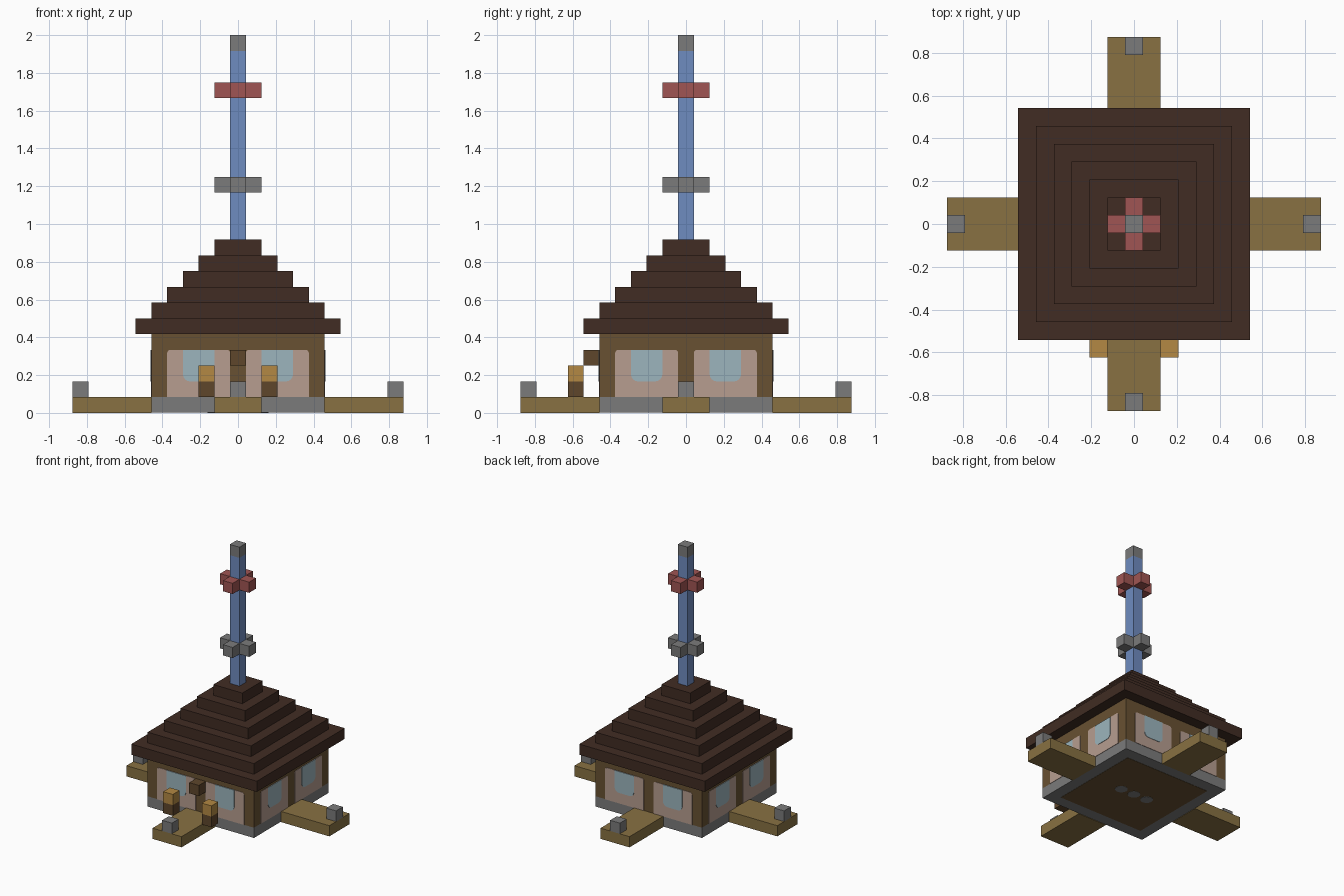
import bpy, bmesh, math
from mathutils import Matrix

cube = bpy.data.objects.get("Cube")
if cube:
    bpy.data.objects.remove(cube, do_unlink=True)

U = 2 / 24  # one block


def material(name, r, g, b):
    """Make a flat material from an sRGB colour."""
    linear = [((c / 255 + 0.055) / 1.055) ** 2.4 for c in (r, g, b)] + [1]
    m = bpy.data.materials.new(name)
    m.use_nodes = True
    m.diffuse_color = linear
    m.node_tree.nodes["Principled BSDF"].inputs["Base Color"].default_value = linear
    return m


ROOF = material("dark roof", 65, 44, 35)
FRAME = material("frame wood", 104, 81, 50)
DARK = material("dark wood", 94, 70, 43)
PLASTER = material("pink plaster", 183, 157, 144)
GLASS = material("pale glass", 156, 181, 189)
SPIRE = material("blue spire", 111, 140, 192)
RED = material("red", 160, 85, 83)
STONE = material("grey stone", 123, 123, 123)
PLANK = material("tan plank", 136, 113, 66)
LAMP = material("amber lamp", 179, 137, 67)


def finish(name, bm, mat, turn=0):
    """Turn a mesh in quarter turns about z and link it."""
    bmesh.ops.recalc_face_normals(bm, faces=bm.faces)
    bm.transform(Matrix.Rotation(turn * math.pi / 2, 4, "Z"))
    mesh = bpy.data.meshes.new(name)
    bm.to_mesh(mesh)
    bm.free()
    mesh.materials.append(mat)
    obj = bpy.data.objects.new(name, mesh)
    bpy.context.collection.objects.link(obj)
    return obj


def box(name, mat, x, y, z, turn=0):
    """Box from (min, max) ranges measured in blocks."""
    bm = bmesh.new()
    bmesh.ops.create_cube(bm, size=1)
    for v in bm.verts:
        v.co = [U * (r[0] if c < 0 else r[1]) for c, r in zip(v.co, (x, y, z))]
    return finish(name, bm, mat, turn)


def wall_plate(name, mat, x, z, low, high, depth, turn):
    """Thin plate on the front wall, with rounded lower and upper corners."""
    bm = bmesh.new()
    corners = ((x[1], z[0], -1, 1, low), (x[1], z[1], -1, -1, high),
               (x[0], z[1], 1, -1, high), (x[0], z[0], 1, 1, low))
    verts = []
    for i, (cx, cz, sx, sz, r) in enumerate(corners):
        steps = 5 if r else 1
        for k in range(steps):
            a = (i - 1 + k / 4) * math.pi / 2
            px = cx + sx * r + r * math.cos(a)
            pz = cz + sz * r + r * math.sin(a)
            verts.append(bm.verts.new((px * U, -5.5 * U - depth, pz * U)))
    face = bm.faces.new(verts)
    side = bmesh.ops.extrude_face_region(bm, geom=[face])["geom"]
    moved = [g for g in side if isinstance(g, bmesh.types.BMVert)]
    bmesh.ops.translate(bm, verts=moved, vec=(0, depth, 0))
    finish(name, bm, mat, turn)


def square(name, mat, half, z):
    return box(name, mat, (-half, half), (-half, half), z)


# Foundation, walls and stepped roof
LIFT = 0.04
square("foundation", STONE, 5.5, (LIFT, 1))
square("walls", FRAME, 5.5, (1, 5))
for i in range(6):
    square(f"roof_step_{i + 1}", ROOF, 6.5 - i, (5 + i, 6 + i))

# Floor panel and round studs under the foundation
square("floor_panel", FRAME, 4.4, (LIFT / 2, 0.5))
for i in (-1, 0, 1):
    bm = bmesh.new()
    bmesh.ops.create_cone(bm, cap_ends=True, segments=16, radius1=0.54 * U,
                          radius2=0.54 * U, depth=LIFT * U)
    bm.transform(Matrix.Translation((i * 1.4 * U, 0, LIFT / 2 * U)))
    finish(f"floor_stud_{i + 2}", bm, STONE)

# Spire with its cap
square("spire", SPIRE, 0.5, (11, 23))
square("spire_cap", STONE, 0.5, (23, 24))

for turn, side in enumerate(("front", "left", "back", "right")):
    # Jetty and its end block
    box(f"{side}_jetty", PLANK, (-1.5, 1.5), (-10.5, -5.5), (0, 1), turn)
    box(f"{side}_jetty_block", STONE, (-0.5, 0.5), (-10.5, -9.5), (1, 2), turn)

    # Arms of the two spire crosses
    box(f"{side}_lower_arm", STONE, (-0.5, 0.5), (-1.5, -0.5), (14, 15), turn)
    box(f"{side}_upper_arm", RED, (-0.5, 0.5), (-1.5, -0.5), (20, 21), turn)

    # Plaster panels and windows
    for s in (-1, 1):
        tag = f"{side}_{'a' if s < 0 else 'b'}"
        panel = sorted((s * 0.5, s * 4.5))
        pane = sorted((s * 1.5, s * 3.5))
        wall_plate(f"{tag}_panel", PLASTER, panel, (1, 4), 0, 0.2, 0.003, turn)
        wall_plate(f"{tag}_window", GLASS, pane, (2, 4), 0.45, 0, 0.006, turn)

# Lamp posts and the block above the entrance
for s, side in ((-1, "right"), (1, "left")):
    x = sorted((s * 1.5, s * 2.5))
    box(f"{side}_lamp_post", DARK, x, (-7.5, -6.5), (1, 2))
    box(f"{side}_lamp", LAMP, x, (-7.5, -6.5), (2, 3))
box("entrance_block", DARK, (-0.5, 0.5), (-6.5, -5.5), (3, 4))
